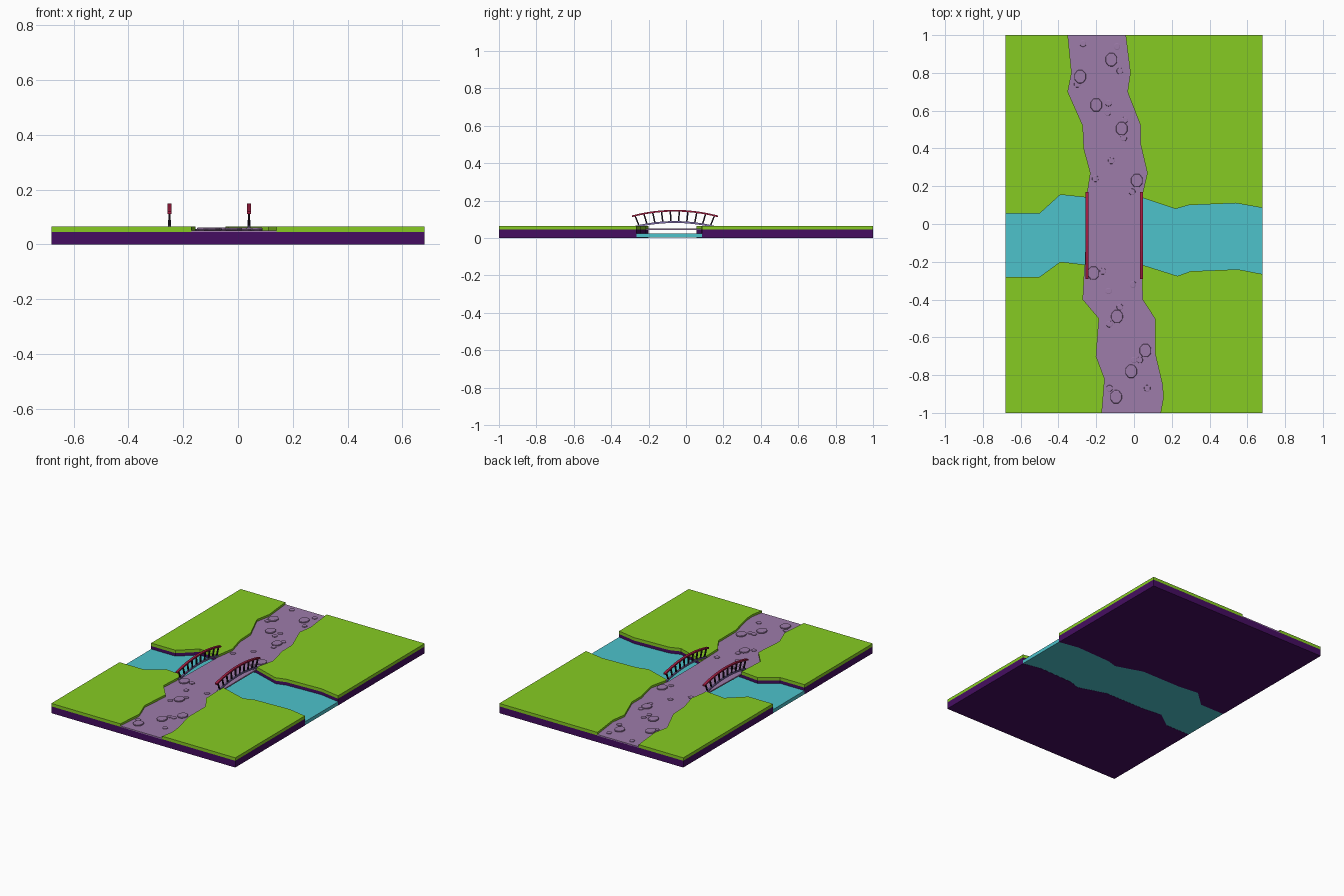
import bpy, bmesh
from math import cos, sin, tau
from mathutils import Vector

cube = bpy.data.objects.get("Cube")
if cube:
    bpy.data.objects.remove(cube, do_unlink=True)


def material(name, rgb):
    mat = bpy.data.materials.new(name)
    mat.use_nodes = True
    colour = (*rgb, 1)
    mat.diffuse_color = colour
    bsdf = next(n for n in mat.node_tree.nodes if n.type == 'BSDF_PRINCIPLED')
    bsdf.inputs["Base Color"].default_value = colour
    return mat


GRASS = material("grass green", (.24, .6, .016))
EARTH = material("dark purple earth", (.06, .004, .12))
WATER = material("water turquoise", (.075, .54, .6))
PATH = material("path mauve", (.34, .2, .4))
RAIL = material("rail crimson", (.38, .012, .055))
POST = material("post black", (.01, .005, .012))
BEAM = material("beam violet", (.22, .16, .42))


def extrude(name, outlines, offset, mat):
    """Extrude each outline of 3D points along offset, all in one object."""
    bm = bmesh.new()
    for outline in outlines:
        face = bm.faces.new([bm.verts.new(p) for p in outline])
        result = bmesh.ops.extrude_face_region(bm, geom=[face], use_keep_orig=True)
        moved = [v for v in result["geom"] if isinstance(v, bmesh.types.BMVert)]
        bmesh.ops.translate(bm, verts=moved, vec=Vector(offset))
    bmesh.ops.recalc_face_normals(bm, faces=bm.faces)
    mesh = bpy.data.meshes.new(name)
    bm.to_mesh(mesh)
    bm.free()
    mesh.materials.append(mat)
    obj = bpy.data.objects.new(name, mesh)
    bpy.context.collection.objects.link(obj)
    return obj


def slab(name, points, bottom, top, mat):
    return extrude(name, [[(x, y, bottom) for x, y in points]], (0, 0, top - bottom), mat)


# River banks run from west to east, path edges from the bridge outward
W, GROUND, TURF = .68, .045, .065
north_bank = [(-W, .055), (-.5, .055), (-.39, .155), (-.25, .14), (.04, .14),
              (.22, .08), (.29, .1), (.54, .11), (W, .085)]
south_bank = [(-W, -.28), (-.5, -.28), (-.39, -.2), (-.26, -.215), (.04, -.215),
              (.23, -.275), (.3, -.25), (.55, -.24), (W, -.265)]
north_left = [(-.23, .27), (-.265, .4), (-.27, .52), (-.35, .7), (-.33, .8), (-.35, 1)]
north_right = [(.07, .27), (.035, .42), (.035, .52), (-.035, .7), (-.02, .8), (-.045, 1)]
south_left = [(-.27, -.4), (-.185, -.5), (-.2, -.7), (-.155, -.82), (-.17, -1)]
south_right = [(.045, -.4), (.11, -.5), (.11, -.68), (.15, -.85), (.155, -.92), (.14, -1)]

# Earth base and turf on both sides of the river
for side, end, bank, left, right in (("north", 1, north_bank, north_left, north_right),
                                     ("south", -1, south_bank, south_left, south_right)):
    slab(side + "_earth", bank + [(W, end), (-W, end)], 0, GROUND, EARTH)
    slab(side + "_west_grass", bank[:4] + left + [(-W, end)], GROUND, TURF, GRASS)
    slab(side + "_east_grass", bank[:3:-1] + right + [(W, end)], GROUND, TURF, GRASS)

slab("river_water", north_bank + south_bank[::-1], .001, .025, WATER)

# Path, crossing the river as a flat deck
west_edge = north_left[::-1] + [north_bank[3], south_bank[3]] + south_left
east_edge = north_right[::-1] + [north_bank[4], south_bank[4]] + south_right
slab("path", west_edge + east_edge[::-1], GROUND - .002, .051, PATH)

# Cobbles: low rounded pads with a bevelled top
big = [(-.12, .87), (-.285, .78), (-.2, .63), (-.065, .505), (.015, .23),
       (-.215, -.26), (-.09, -.49), (.06, -.67), (-.015, -.78), (-.095, -.915)]
small = [(-.27, .955), (-.09, .94), (-.075, .81), (-.3, .74), (-.135, .64), (-.14, .59),
         (-.05, .55), (-.055, .455), (-.12, .335), (-.205, .24), (-.01, .17), (-.165, -.25),
         (-.135, -.355), (-.005, -.32), (-.075, -.44), (-.13, -.53), (.03, -.72), (.0, -.72),
         (.07, -.87), (-.13, -.87)]


def cobbles(name, centres, rx, ry, height):
    outlines = []
    for x, y in centres:
        ring = [tau * (i + .5) / 8 for i in range(8)]
        outlines.append([(x + rx * cos(a), y + ry * sin(a), .05) for a in ring])
    obj = extrude(name, outlines, (0, 0, height), PATH)
    bevel = obj.modifiers.new("rounding", 'BEVEL')
    bevel.width = height * .6
    bevel.segments = 2


cobbles("large_cobbles", big, .033, .038, .012)
cobbles("small_cobbles", small, .018, .018, .006)

# Bridge sides: arched beam, fanned posts and arched handrail
MID = -.06


def arch(half, crown, drop, t):
    return MID + half * t, crown - drop * t * t


def arch_strip(half, crown, drop, thick, x):
    steps = [i / 8 - 1 for i in range(17)]
    top = [arch(half, crown, drop, t) for t in steps]
    under = [(y, z - thick) for y, z in reversed(top)]
    return [(x, y, z) for y, z in top + under]


for side, x in (("right", -.25), ("left", .04)):
    extrude(side + "_beam", [arch_strip(.21, .09, .025, .01, x - .005)], (.01, 0, 0), BEAM)
    extrude(side + "_handrail", [arch_strip(.23, .15, .03, .009, x - .008)], (.016, 0, 0), RAIL)
    posts = []
    for i in range(10):
        t = i / 4.5 - 1
        y0, z0 = arch(.19, .083, .02, t)
        y1, z1 = arch(.212, .143, .025, t)
        posts.append([(x - .004, y0 - .004, z0), (x - .004, y0 + .004, z0),
                      (x - .004, y1 + .004, z1), (x - .004, y1 - .004, z1)])
    extrude(side + "_posts", posts, (.008, 0, 0), POST)
